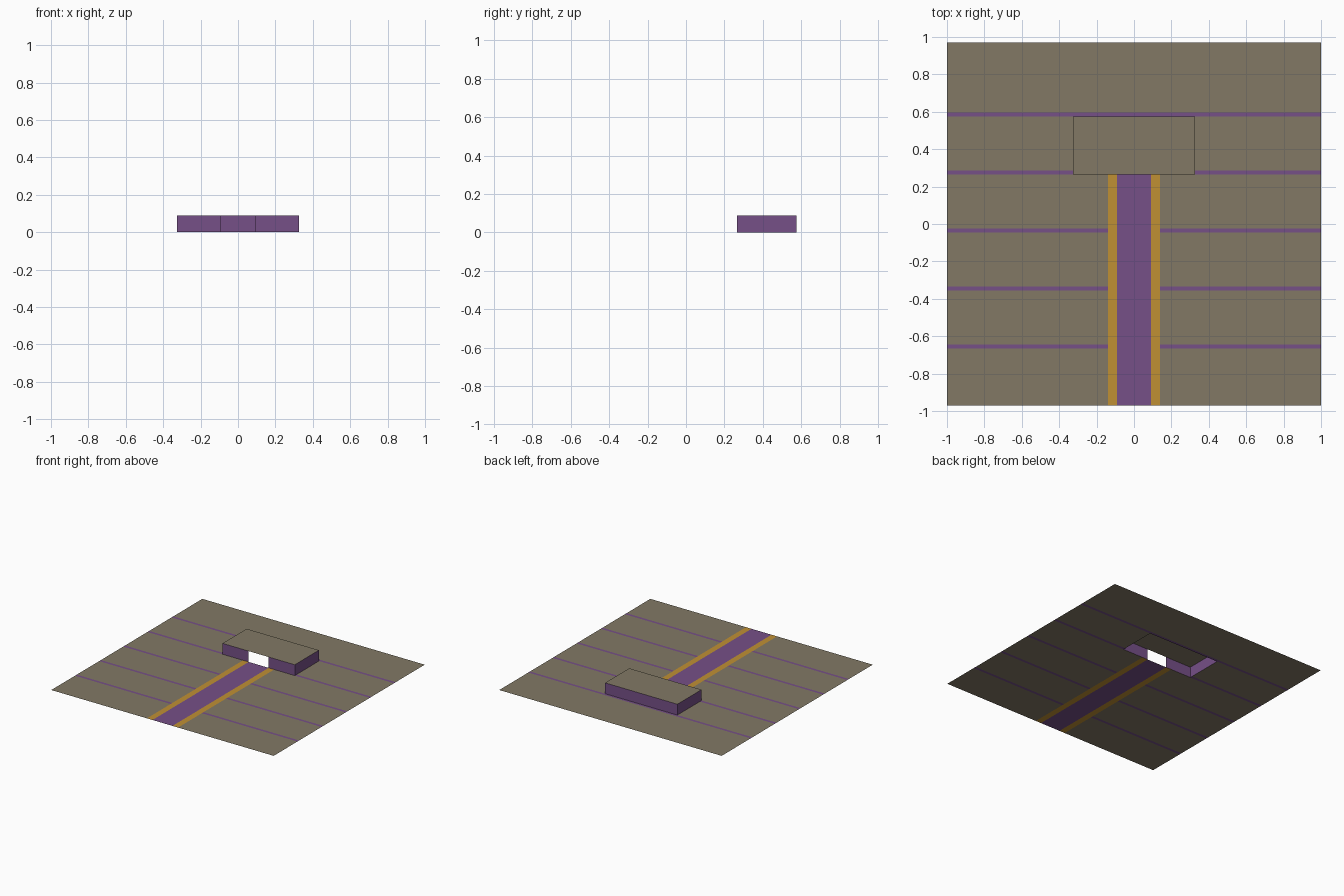
import bpy, bmesh

if "Cube" in bpy.data.objects:
    bpy.data.objects.remove(bpy.data.objects["Cube"])

PITCH, STRIPE = 0.31, 0.022          # spacing and width of ground stripes
W, D = 1.0, 0.97                     # ground half sizes
BX, BY0, BY1, H = 0.325, 0.265, 0.575, 0.088   # building footprint and height
PATH, KERB = 0.09, 0.14              # half widths of path and its border


def material(name, rgb):
    m = bpy.data.materials.new(name)
    m.diffuse_color = (*rgb, 1)
    m.use_nodes = True
    m.node_tree.nodes["Principled BSDF"].inputs["Base Color"].default_value = m.diffuse_color
    return m


tan = material("tan", (0.223, 0.191, 0.130))
purple = material("purple", (0.181, 0.080, 0.242))
orange = material("orange", (0.527, 0.279, 0.034))


def add_object(name, quads, mat):
    bm = bmesh.new()
    for q in quads:
        bm.faces.new([bm.verts.new(p) for p in q])
    bmesh.ops.remove_doubles(bm, verts=bm.verts, dist=1e-5)
    me = bpy.data.meshes.new(name)
    bm.to_mesh(me)
    bm.free()
    me.materials.append(mat)
    ob = bpy.data.objects.new(name, me)
    bpy.context.collection.objects.link(ob)


def flat(x0, x1, y0, y1, z=0.0):
    return [(x0, y0, z), (x1, y0, z), (x1, y1, z), (x0, y1, z)]


def wall(x0, y0, x1, y1):
    return [(x0, y0, 0), (x1, y1, 0), (x1, y1, H), (x0, y0, H)]


# Ground grid: every cell goes to one flush part, the building footprint stays open
stripes = [BY1 - PITCH * i for i in range(5)]
xs = [-W, -BX, -KERB, -PATH, PATH, KERB, BX, W]
ys = sorted([-D, D] + stripes + [s + STRIPE for s in stripes])
parts = {"ground": [], "ground_stripes": [], "path": [], "path_border": []}
for x0, x1 in zip(xs, xs[1:]):
    for y0, y1 in zip(ys, ys[1:]):
        cx, cy = abs(x0 + x1) / 2, (y0 + y1) / 2
        if cx < BX and BY0 < cy < BY1:
            continue
        if cx < PATH and cy < BY0:
            part = "path"
        elif cx < KERB and cy < BY0:
            part = "path_border"
        elif any(s < cy < s + STRIPE for s in stripes):
            part = "ground_stripes"
        else:
            part = "ground"
        parts[part].append(flat(x0, x1, y0, y1))
for name, mat in zip(parts, (tan, purple, purple, orange)):
    add_object(name, parts[name], mat)

# Hollow building: thin walls with a full-height doorway in front, flat roof
add_object("building_walls", [
    wall(-BX, BY0, -PATH, BY0), wall(PATH, BY0, BX, BY0),
    wall(BX, BY0, BX, BY1), wall(BX, BY1, -BX, BY1), wall(-BX, BY1, -BX, BY0),
], purple)
add_object("building_roof", [flat(-BX, BX, BY0, BY1, H)], tan)
